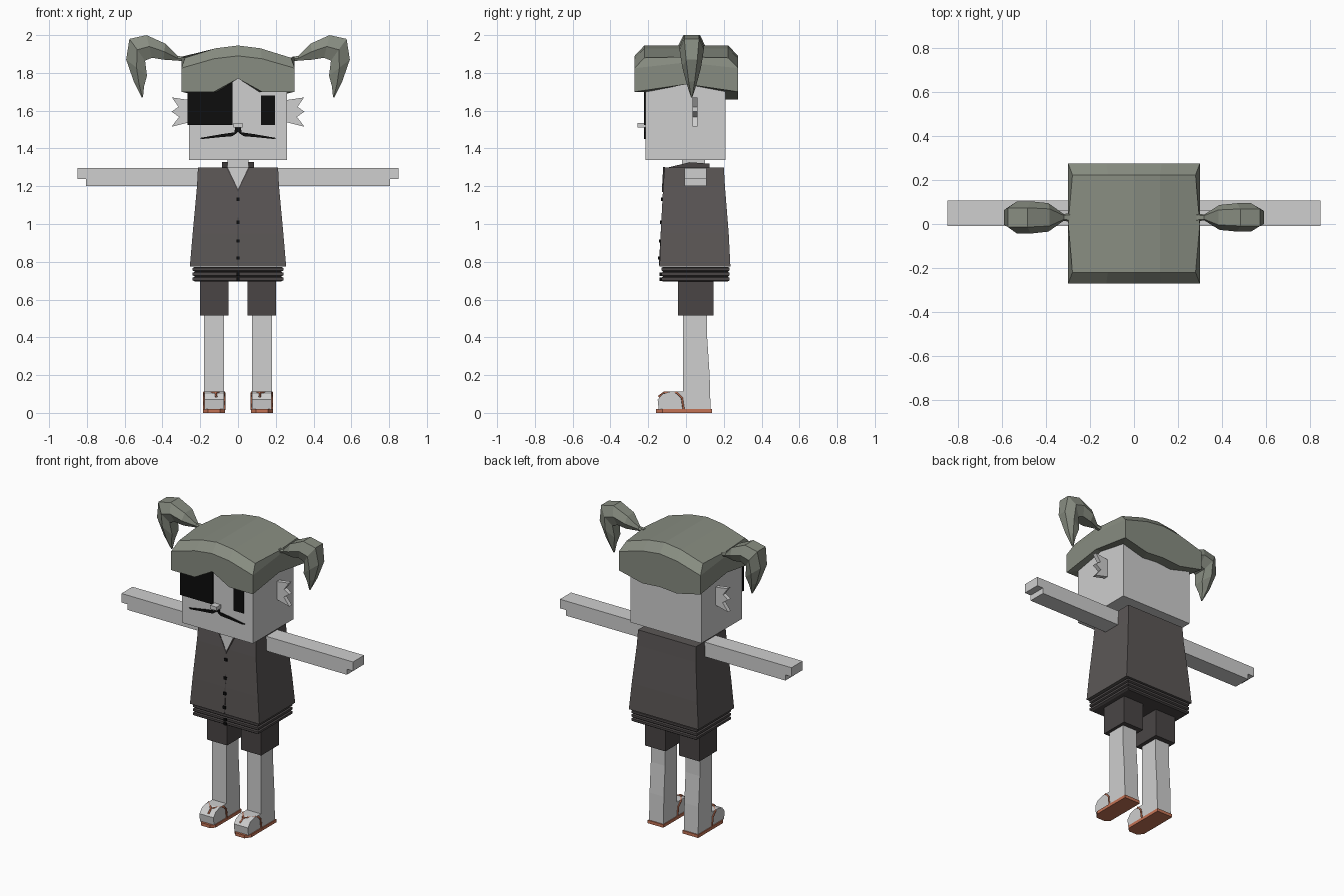
import bpy, bmesh

cube = bpy.data.objects.get("Cube")
if cube:
    bpy.data.objects.remove(cube)


def material(name, r, g, b):
    m = bpy.data.materials.new(name)
    m.use_nodes = True
    m.diffuse_color = (r, g, b, 1)
    bsdf = next(n for n in m.node_tree.nodes if n.type == 'BSDF_PRINCIPLED')
    bsdf.inputs["Base Color"].default_value = (r, g, b, 1)
    return m


skin = material("pale skin", .62, .62, .62)
hair_col = material("grey green hair", .245, .265, .22)
cloth = material("dark vest", .105, .095, .093)
trouser = material("darker trousers", .068, .06, .06)
black = material("black", .004, .004, .004)
leather = material("tan leather", .55, .17, .09)


def mesh(name, verts, faces, mat):
    bm = bmesh.new()
    vs = [bm.verts.new(v) for v in verts]
    for f in faces:
        bm.faces.new([vs[i] for i in f])
    bmesh.ops.recalc_face_normals(bm, faces=bm.faces)
    me = bpy.data.meshes.new(name)
    bm.to_mesh(me)
    bm.free()
    me.materials.append(mat)
    ob = bpy.data.objects.new(name, me)
    bpy.context.collection.objects.link(ob)
    return ob


def loft(name, rings, mat, caps=True):
    n, k = len(rings[0]), len(rings)
    faces = [(r * n + i, r * n + (i + 1) % n, (r + 1) * n + (i + 1) % n, (r + 1) * n + i)
             for r in range(k - 1) for i in range(n)]
    if caps:
        faces += [tuple(range(n)), tuple(range((k - 1) * n, k * n))]
    return mesh(name, [v for r in rings for v in r], faces, mat)


def rect(x0, x1, y0, y1, z):
    return [(x0, y0, z), (x1, y0, z), (x1, y1, z), (x0, y1, z)]


def box(name, x, y, z, mat):
    return loft(name, [rect(*x, *y, h) for h in z], mat)


def plate_xz(name, pts, y0, y1, mat):
    return loft(name, [[(x, y, z) for x, z in pts] for y in (y0, y1)], mat)


def plate_yz(name, pts, x0, x1, mat):
    return loft(name, [[(x, y, z) for y, z in pts] for x in (x0, x1)], mat)


# Head and face
box("head", (-.26, .26), (-.215, .21), (1.34, 1.83), skin)
box("eye_patch", (-.268, -.03), (-.223, -.214), (1.525, 1.76), black)
box("eye", (.122, .195), (-.222, -.214), (1.525, 1.68), black)
box("nose", (-.024, .024), (-.258, -.21), (1.51, 1.535), skin)
half = [(0, 1.515), (.014, 1.515), (.02, 1.485), (.09, 1.475), (.205, 1.455),
        (.19, 1.45), (.09, 1.46), (.03, 1.465), (.008, 1.48), (0, 1.49)]
for side, s in (("left", 1), ("right", -1)):
    plate_xz(side + "_moustache", [(s * x, z) for x, z in half], -.223, -.214, black)
    ear = [(.25, 1.655), (.35, 1.67), (.315, 1.62), (.352, 1.595),
           (.312, 1.567), (.352, 1.515), (.25, 1.54)]
    plate_xz(side + "_ear", [(s * x, z) for x, z in ear], .035, .062, skin)

# Hair cap: perimeter stations running along front, side, back, side
xs = [-.3, -.127, 0, .127, .3]
crown = [1.88, 1.93, 1.945, 1.93, 1.88]
front_hem = [1.70, 1.70, 1.77, 1.70, 1.70]
back_hem = [1.70, 1.66, 1.67, 1.66, 1.70]
stations = [(xs[i], -.272, front_hem[i], crown[i]) for i in range(5)]
stations += [(.3, .0, 1.74, 1.885)]
stations += [(xs[i], .276, back_hem[i], crown[i]) for i in range(4, -1, -1)]
stations += [(-.3, .0, 1.74, 1.885)]


def inset(x, y, kx, ky):
    return x * kx, y * ky


inner = [(*inset(x, y, .86, .76), h) for x, y, h, c in stations]
hem = [(x, y, h) for x, y, h, c in stations]
shoulder = [(x, y, c - (.055 if y else .03)) for x, y, h, c in stations]
top = [(*inset(x, y, .935 if y else 1, .81), c) for x, y, h, c in stations]
hair = loft("hair_cap", [inner, hem, shoulder, top], hair_col, caps=False)
bm = bmesh.new()
bm.from_mesh(hair.data)
bm.verts.ensure_lookup_table()
t = bm.verts[3 * 12:]
for f in ((0, 1, 9, 10, 11), (1, 2, 8, 9), (2, 3, 7, 8), (3, 4, 5, 6, 7)):
    bm.faces.new([t[i] for i in f])
bmesh.ops.recalc_face_normals(bm, faces=bm.faces)
bm.to_mesh(hair.data)
bm.free()

# Pigtails: outer point, inner point and half width of each section
tail = [(.285, 1.885, .285, 1.86, .02), (.32, 1.89, .32, 1.865, .014),
        (.385, 1.955, .395, 1.87, .06), (.485, 2.0, .455, 1.88, .068),
        (.575, 1.98, .492, 1.865, .068), (.592, 1.87, .482, 1.785, .052),
        (.552, 1.755, .497, 1.73, .028), (.51, 1.67, .503, 1.672, .004)]
for side, s, k in (("left", 1, .95), ("right", -1, 1.08)):
    rings = []
    for ox, oz, ix, iz, w in tail:
        mx, mz, w = (ox + ix) / 2, (oz + iz) / 2, w * k
        rings.append([(s * px, .03 + d * w, pz) for px, pz, d in (
            (ox, oz, -.6), (mx, mz, -1), (ix, iz, -.6),
            (ix, iz, .6), (mx, mz, 1), (ox, oz, .6))])
    loft(side + "_pigtail", rings, hair_col)

# Vest with flared body and ribbed hem
loft("vest", [rect(-.255, .255, -.14, .235, .775), rect(-.24, .24, -.134, .226, .95),
              rect(-.217, .217, -.121, .206, 1.2), rect(-.212, .212, -.113, .2, 1.3)], cloth)
ribs = []
for i in range(3):
    z = .773 - i * .026
    for d, h in ((.228, 0), (.24, -.005), (.24, -.019), (.228, -.026)):
        ribs.append(rect(-d, d, .05 - d * .75, .05 + d * .75, z + h))
loft("ribbed_hem", ribs, trouser)


def front_y(z):
    return -.113 - (1.3 - z) * .055 if z > .775 else -.13


# Neck, neckline, collar, seam and buttons
box("neck", (-.055, .055), (-.02, .1), (1.28, 1.35), skin)
vee = [(-.055, 1.301), (.055, 1.301), (0, 1.185)]
loft("neckline", [[(x, front_y(z) + d, z) for x, z in vee] for d in (-.006, .003)], skin)
for s in (-1, 1):
    name = "left" if s > 0 else "right"
    plate_yz(name + "_collar", [(-.113, 1.295), (.02, 1.327), (.115, 1.32), (.115, 1.295)],
             s * .056, s * .085, trouser)
    edge = [(s * .055, 1.301), (s * .064, 1.301), (0, 1.17), (0, 1.185)]
    loft(name + "_lapel", [[(x, front_y(z) + d, z) for x, z in edge]
                           for d in (-.008, .003)], trouser)
box("back_collar", (-.085, .085), (.1, .125), (1.29, 1.32), trouser)
loft("seam", [[(x, front_y(z) + d, z) for x, z in
               ((-.003, .78), (.003, .78), (.003, 1.18), (-.003, 1.18))]
              for d in (-.002, .003)], trouser)
for i, z in enumerate((1.13, 1.01, .91, .82, .735, .708)):
    y = front_y(z)
    box(f"button_{i + 1}", (-.009, .009), (y - .009, y + .004), (z - .009, z + .009), black)

# Limbs and sandals
for side, s in (("left", 1), ("right", -1)):
    arm = [(.2, 1.2), (.805, 1.2), (.805, 1.237), (.85, 1.237), (.85, 1.297), (.2, 1.297)]
    plate_xz(side + "_arm", [(s * x, z) for x, z in arm], -.008, .108, skin)
    box(side + "_trouser_leg", (s * .05, s * .2), (-.042, .145), (.515, .72), trouser)
    leg = [(-.015, .018), (.13, .018), (.125, .2), (.112, .4), (.112, .55), (-.015, .55)]
    plate_yz(side + "_leg", leg, s * .075, s * .18, skin)
    foot = [(0, .018), (-.145, .018), (-.15, .07), (-.125, .1), (-.085, .112), (0, .112)]
    plate_yz(side + "_foot", foot, s * .075, s * .178, skin)
    sole = [(.07, .137), (.185, .137), (.185, -.125), (.16, -.16), (.095, -.16), (.07, -.135)]
    loft(side + "_sole", [[(s * x, y, z) for x, y in sole] for z in (0, .02)], leather)
    for label, x in (("outer", .181), ("inner", .072)):
        cu = bpy.data.curves.new(f"{side}_{label}_strap", 'CURVE')
        cu.dimensions = '3D'
        cu.bevel_depth = .006
        cu.bevel_resolution = 0
        path = [(.115, -.145, .085), (.118, -.115, .108), (x, -.05, .108),
                (x, -.022, .08), (x, -.012, .015)]
        sp = cu.splines.new('POLY')
        sp.points.add(len(path) - 1)
        for p, (px, py, pz) in zip(sp.points, path):
            p.co = (s * px, py, pz, 1)
        cu.materials.append(leather)
        bpy.context.collection.objects.link(bpy.data.objects.new(cu.name, cu))
